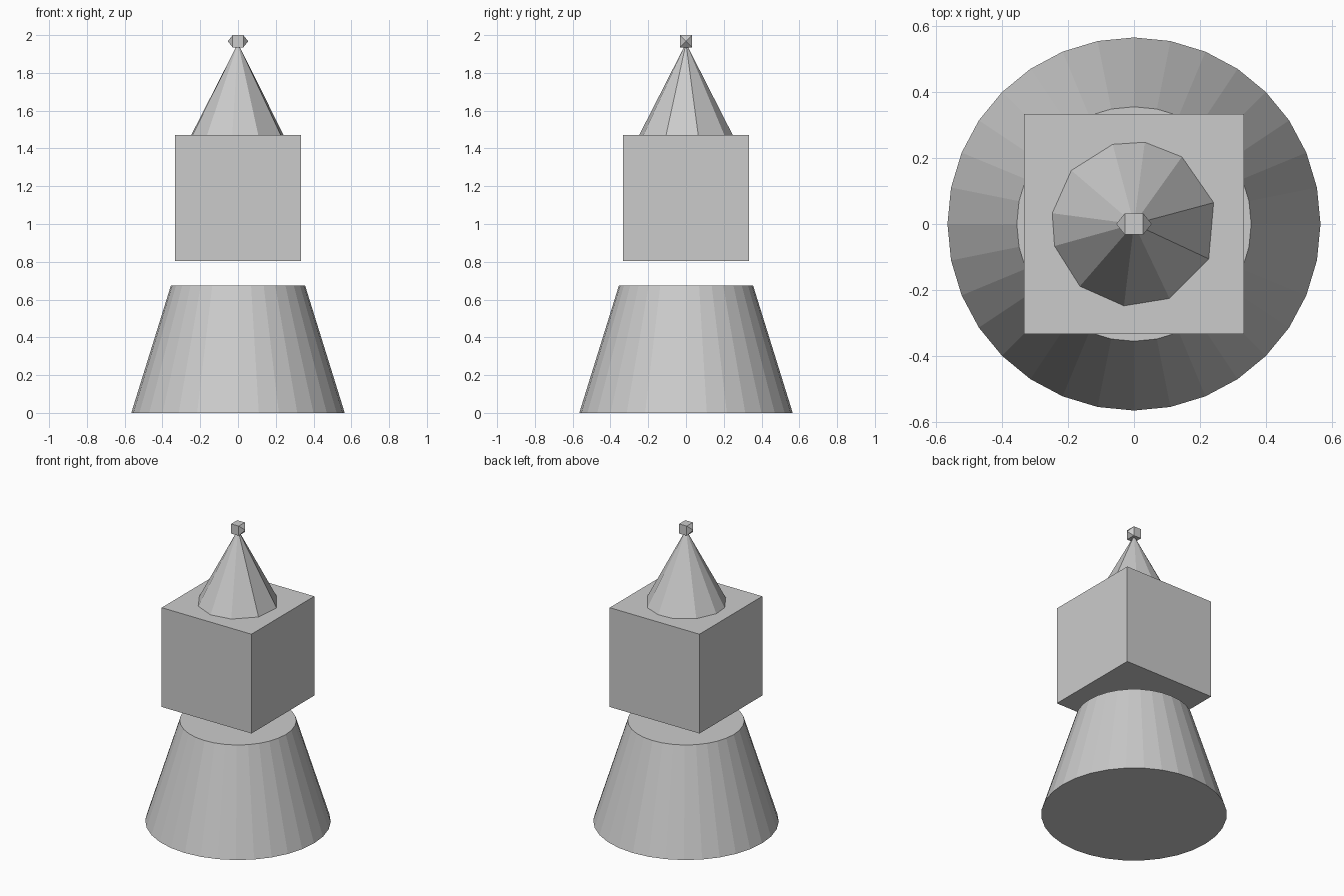
import bpy, bmesh
from math import radians, cos, sin

if "Cube" in bpy.data.objects:
    bpy.data.objects.remove(bpy.data.objects["Cube"])


def finish(name, bm):
    bmesh.ops.recalc_face_normals(bm, faces=bm.faces[:])
    mesh = bpy.data.meshes.new(name)
    bm.to_mesh(mesh)
    bm.free()
    obj = bpy.data.objects.new(name, mesh)
    bpy.context.collection.objects.link(obj)
    return obj


def box(size, z):
    bm = bmesh.new()
    bmesh.ops.create_cube(bm, size=1)
    bmesh.ops.scale(bm, vec=size, verts=bm.verts[:])
    bmesh.ops.translate(bm, vec=(0, 0, z), verts=bm.verts[:])
    return bm


# Tapered base, 32 flat sides
bpy.ops.mesh.primitive_cone_add(vertices=32, radius1=0.565, radius2=0.355,
                                depth=0.675, location=(0, 0, 0.3375))
bpy.context.object.name = "tapered_base"

# Floating square body
finish("cube_body", box((0.667, 0.667, 0.667), 1.137))

# Pointed roof: irregular eleven-sided cone
bm = bmesh.new()
angles = (15, 54.5, 82.5, 105, 139.5, 172.5, 195.5, 229, 263, 295.5, 335)
ring = [bm.verts.new((0.25 * cos(radians(a)), 0.25 * sin(radians(a)), 1.47))
        for a in angles]
apex = bm.verts.new((0, 0, 1.957))
for i, v in enumerate(ring):
    bm.faces.new((ring[i - 1], v, apex))
bm.faces.new(ring[::-1])
finish("pointed_roof", bm)

# Finial: small block with a pyramid on its left and right ends
bm = box((0.056, 0.065, 0.065), 1.9675)
ends = [f for f in bm.faces if abs(f.normal.x) > 0.9]
bmesh.ops.poke(bm, faces=ends, offset=0.026)
finish("finial", bm)
